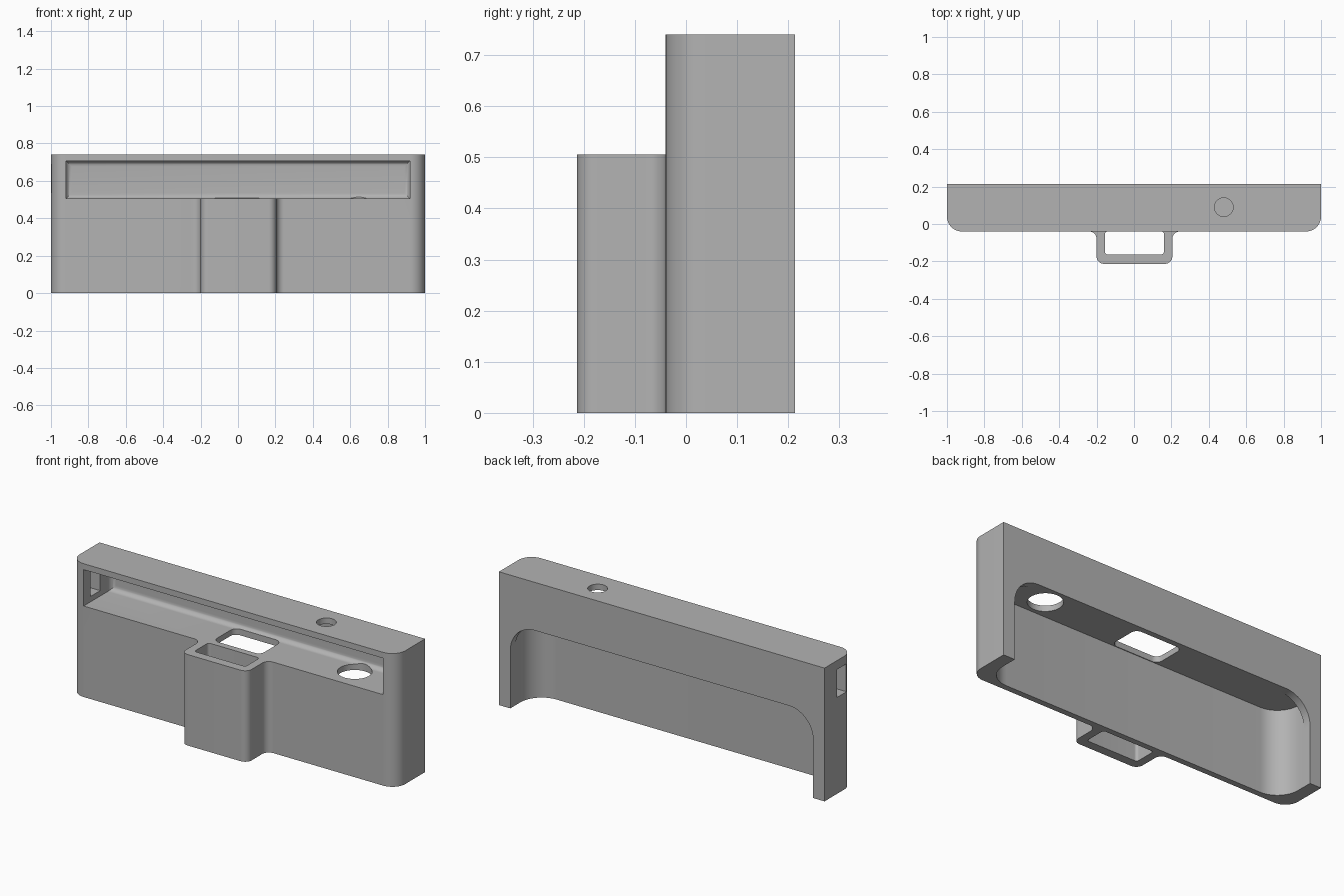
import bpy, bmesh, math
from mathutils import Vector

default = bpy.data.objects.get("Cube")
if default:
    bpy.data.objects.remove(default)

grey = bpy.data.materials.new("plain grey")
grey.use_nodes = True
grey.diffuse_color = (0.45, 0.45, 0.45, 1)
grey.node_tree.nodes["Principled BSDF"].inputs["Base Color"].default_value = grey.diffuse_color


def rounded(corners, steps=12):
    """Round each right-angled (x, y, radius) corner of an outline."""
    out = []
    for i, (x, y, r) in enumerate(corners):
        p = Vector((x, y))
        if r == 0:
            out.append(p)
            continue
        a = (Vector(corners[i - 1][:2]) - p).normalized() * r
        b = (Vector(corners[(i + 1) % len(corners)][:2]) - p).normalized() * r
        for k in range(steps + 1):
            t = math.pi / 2 * k / steps
            out.append(p + a * (1 - math.sin(t)) + b * (1 - math.cos(t)))
    return out


def rect(x0, x1, y0, y1, r=(0, 0, 0, 0)):
    return rounded([(x0, y0, r[0]), (x1, y0, r[1]), (x1, y1, r[2]), (x0, y1, r[3])])


def circle(x, y, r, n=48):
    return [Vector((x + r * math.cos(math.tau * k / n), y + r * math.sin(math.tau * k / n)))
            for k in range(n)]


def prism(name, outline, low, high, axis="Z"):
    """Extrude an outline along z, or along y or x when it is drawn upright."""
    place = {"Z": lambda p, h: (p.x, p.y, h),
             "Y": lambda p, h: (p.x, h, p.y),
             "X": lambda p, h: (h, p.x, p.y)}[axis]
    bm = bmesh.new()
    base = bm.faces.new([bm.verts.new(place(p, low)) for p in outline])
    step = Vector(place(Vector((0, 0)), high - low))
    top = bmesh.ops.extrude_face_region(bm, geom=[base])["geom"]
    bmesh.ops.translate(bm, vec=step, verts=[v for v in top if isinstance(v, bmesh.types.BMVert)])
    bmesh.ops.recalc_face_normals(bm, faces=bm.faces)
    mesh = bpy.data.meshes.new(name)
    bm.to_mesh(mesh)
    bm.free()
    mesh.materials.append(grey)
    obj = bpy.data.objects.new(name, mesh)
    bpy.context.collection.objects.link(obj)
    return obj


FRONT, BACK, WALL = -0.04, 0.213, 0.033
FLOOR, CEILING, ROOF = 0.505, 0.707, 0.74

# Main housing with rounded front corners
housing = prism("housing", rect(-1, 1, FRONT, BACK, (0.08, 0.08, 0, 0)), 0, ROOF)

# Front sleeve that flares into the housing
sleeve = prism("front_sleeve", rounded([
    (-0.25, -0.02, 0), (-0.25, FRONT, 0), (-0.2, FRONT, 0.04), (-0.2, -BACK, 0.04),
    (0.205, -BACK, 0.04), (0.205, FRONT, 0.04), (0.255, FRONT, 0), (0.255, -0.02, 0)]), 0, 0.6)

# Shelf slot: its back edges are softened
slot = prism("slot_cutter", rect(-0.92, 0.92, FLOOR, CEILING), -0.4, 0.2, "Y")
bm = bmesh.new()
bm.from_mesh(slot.data)
edges = [e for e in bm.edges if all(v.co.y > 0.1 for v in e.verts)]
bmesh.ops.bevel(bm, geom=edges, offset=0.03, segments=8, profile=0.5, affect="EDGES")
bm.to_mesh(slot.data)
bm.free()

cutters = [
    slot,
    # Rear bay and its arched opening
    prism("bay_cutter", rect(-0.93, 0.93, FRONT + WALL, 0.17, (0.13, 0.13, 0, 0)), -0.1, 0.473),
    prism("arch_cutter", rect(-0.93, 0.93, -0.1, 0.473, (0, 0, 0.15, 0.15)), 0.165, 0.4, "Y"),
    # Sleeve channel
    prism("channel_cutter", rect(-0.155, 0.16, -0.163, FRONT + 0.001, (0.015,) * 4), -0.1, 0.6),
    # Openings in the shelf, roof and side
    prism("shelf_window_cutter", rect(-0.15, 0.14, -0.003, 0.182, (0.035,) * 4), 0.4, 0.6),
    prism("shelf_hole_cutter", circle(0.645, 0.103, 0.088), 0.4, 0.6),
    prism("roof_hole_cutter", circle(0.48, 0.09, 0.05), 0.65, 0.9),
    prism("side_window_cutter", rect(0.02, 0.105, 0.535, 0.69), -1.2, -0.85, "X"),
]

# Join the sleeve, then cut the openings
for tool, mode in [(sleeve, "UNION")] + [(c, "DIFFERENCE") for c in cutters]:
    mod = housing.modifiers.new(tool.name, "BOOLEAN")
    mod.operation, mod.object, mod.solver = mode, tool, "EXACT"

bpy.context.view_layer.update()
result = bpy.data.meshes.new_from_object(
    housing.evaluated_get(bpy.context.evaluated_depsgraph_get()))
housing.modifiers.clear()
housing.data = result
for tool in [sleeve] + cutters:
    bpy.data.objects.remove(tool)

bpy.ops.object.select_all(action="DESELECT")
housing.select_set(True)
bpy.context.view_layer.objects.active = housing
bpy.ops.object.shade_smooth_by_angle(angle=math.radians(30))
